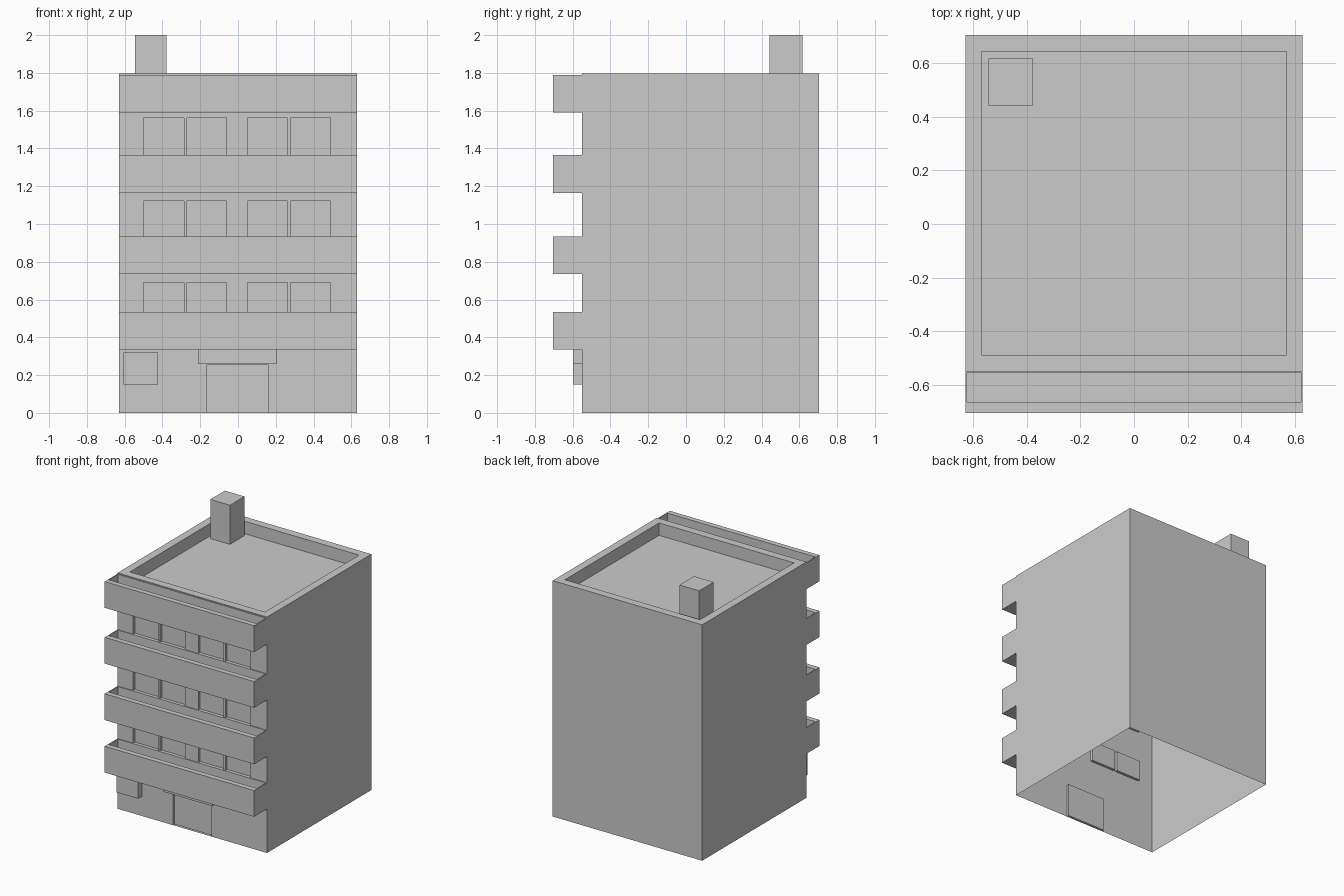
import bpy, bmesh
from mathutils import Vector

if "Cube" in bpy.data.objects:
    bpy.data.objects.remove(bpy.data.objects["Cube"])


def box(x0, x1, y0, y1, z0, z1):
    bm = bmesh.new()
    bmesh.ops.create_cube(bm, size=1)
    for v in bm.verts:
        v.co = ((x0 + x1) / 2 + v.co.x * (x1 - x0),
                (y0 + y1) / 2 + v.co.y * (y1 - y0),
                (z0 + z1) / 2 + v.co.z * (z1 - z0))
    return bm


def finish(bm, name):
    bm.normal_update()
    mesh = bpy.data.meshes.new(name)
    bm.to_mesh(mesh)
    bm.free()
    obj = bpy.data.objects.new(name, mesh)
    bpy.context.collection.objects.link(obj)


def facing(bm, normal):
    bm.normal_update()
    return [f for f in bm.faces if f.normal.dot(Vector(normal)) > 0.99]


def remove(bm, normal):
    bmesh.ops.delete(bm, geom=facing(bm, normal), context='FACES')


def sink(bm, faces, vec):
    """Push faces along vec, leaving side walls behind."""
    res = bmesh.ops.extrude_face_region(bm, geom=faces)
    verts = [g for g in res['geom'] if isinstance(g, bmesh.types.BMVert)]
    bmesh.ops.translate(bm, verts=verts, vec=vec)
    old = [f for f in faces if f.is_valid]
    if old:
        bmesh.ops.delete(bm, geom=old, context='FACES_ONLY')


W, FRONT, BACK, TOP = 0.63, -0.55, 0.705, 1.797

# Main block: open underneath, with a sunken flat roof
bm = box(-W, W, FRONT, BACK, 0, TOP)
roof = facing(bm, (0, 0, 1))
bmesh.ops.inset_region(bm, faces=roof, thickness=0.086)
sink(bm, roof, (0, 0, -0.095))
remove(bm, (0, 0, -1))

# Window and door openings as x0, x1, z0, z1
columns = [(-0.499, -0.287), (-0.271, -0.06), (0.051, 0.263), (0.279, 0.491)]
rows = [(0.535, 0.69), (0.935, 1.123), (1.365, 1.56)]
openings = [(*c, *r) for r in rows for c in columns]
openings.append((-0.163, 0.16, 0, 0.256))

# Cut the front wall along every opening edge, then recess the openings
cuts = {((o[i], 0, 0), (1, 0, 0)) for o in openings for i in (0, 1)}
cuts |= {((0, 0, o[i]), (0, 0, 1)) for o in openings for i in (2, 3) if o[i] > 0}
for co, no in sorted(cuts):
    wall = [f for f in facing(bm, (0, -1, 0)) if f.calc_center_median().y < FRONT + 0.01]
    edges = {e for f in wall for e in f.edges}
    verts = {v for f in wall for v in f.verts}
    bmesh.ops.bisect_plane(bm, geom=wall + list(edges) + list(verts),
                           plane_co=co, plane_no=no, dist=1e-5)
for x0, x1, z0, z1 in openings:
    cells = []
    for f in facing(bm, (0, -1, 0)):
        c = f.calc_center_median()
        if c.y < FRONT + 0.01 and x0 < c.x < x1 and z0 < c.z < z1:
            cells.append(f)
    sink(bm, cells, (0, 0.02, 0))
finish(bm, "building_body")

# Balconies: hollow trays across the full front
for i, top in enumerate((0.535, 0.935, 1.365, 1.79)):
    bm = box(-W, W, -0.705, FRONT, top - 0.2, top)
    rim = facing(bm, (0, 0, 1))
    bmesh.ops.inset_region(bm, faces=rim, thickness=0.009)
    for v in rim[0].verts:
        if v.co.y < -0.6:
            v.co.y = -0.665
    sink(bm, rim, (0, 0, -0.17))
    back = [f for f in facing(bm, (0, 1, 0)) if f.calc_center_median().y > FRONT - 0.001]
    bmesh.ops.delete(bm, geom=back, context='FACES')
    finish(bm, f"balcony_{i + 1}")

# Door canopy and wall box, open where they meet the wall
for name, dims in (("door_canopy", (-0.212, 0.203, -0.598, FRONT, 0.26, 0.337)),
                   ("wall_box", (-0.605, -0.423, -0.598, FRONT, 0.15, 0.32))):
    bm = box(*dims)
    remove(bm, (0, 1, 0))
    finish(bm, name)

# Chimney standing in the roof corner
bm = box(-0.544, -0.378, 0.443, 0.618, TOP - 0.095, 2.0)
remove(bm, (0, 0, -1))
finish(bm, "chimney")
